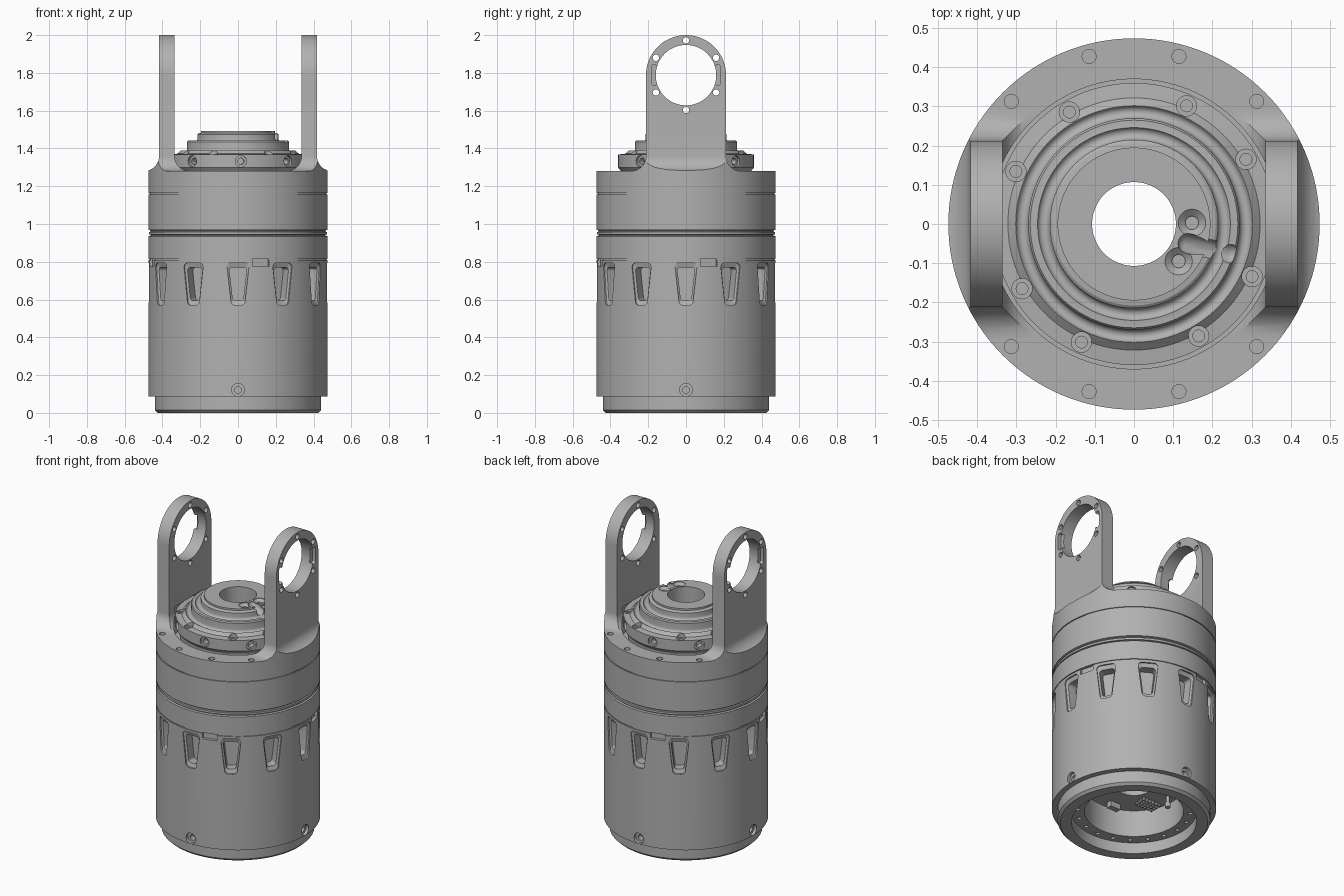
import bpy, bmesh, math
from mathutils import Matrix, Vector

if "Cube" in bpy.data.objects:
    bpy.data.objects.remove(bpy.data.objects["Cube"])

GREY = (0.44, 0.44, 0.44, 1)
metal = bpy.data.materials.new("machined grey")
metal.use_nodes = True
metal.diffuse_color = GREY
metal.node_tree.nodes["Principled BSDF"].inputs["Base Color"].default_value = GREY

SEGS = 128
R = 0.474          # outer radius of the drum
BORE = 0.107       # through hole
XZ = Matrix(((1, 0, 0, 0), (0, 0, 1, 0), (0, 1, 0, 0), (0, 0, 0, 1)))
YZ = Matrix(((0, 0, 1, 0), (1, 0, 0, 0), (0, 1, 0, 0), (0, 0, 0, 1)))


def arc(cx, cy, r, a0, a1, n=10):
    angles = [math.radians(a0 + (a1 - a0) * i / n) for i in range(n + 1)]
    return [(cx + r * math.cos(a), cy + r * math.sin(a)) for a in angles]


def circle(n=24):
    return arc(0, 0, 1, 0, 360, n)[:-1]


def loft(bm, outline, layers, m=Matrix()):
    """Closed solid: the outline repeated at (depth, scale) layers."""
    rings = [[bm.verts.new(m @ Vector((x * s, y * s, w))) for x, y in outline] for w, s in layers]
    n = len(outline)
    for a, b in zip(rings, rings[1:]):
        for i in range(n):
            bm.faces.new((a[i], a[(i + 1) % n], b[(i + 1) % n], b[i]))
    bm.faces.new(rings[0][::-1])
    bm.faces.new(rings[-1])


def radial(deg, z):
    """Frame with tangent, up and outward axes."""
    a = math.radians(deg)
    c, s = math.cos(a), math.sin(a)
    return Matrix(((-s, 0, c, 0), (c, 0, s, 0), (0, 1, 0, z), (0, 0, 0, 1)))


def polar(r, deg, z=0):
    a = math.radians(deg)
    return Matrix.Translation((r * math.cos(a), r * math.sin(a), z))


def make(name, bm):
    bmesh.ops.recalc_face_normals(bm, faces=bm.faces[:])
    mesh = bpy.data.meshes.new(name)
    bm.to_mesh(mesh)
    bm.free()
    mesh.materials.append(metal)
    obj = bpy.data.objects.new(name, mesh)
    bpy.context.collection.objects.link(obj)
    return obj


def lathe(name, profile):
    """Ring from a closed (radius, height) profile."""
    bm = bmesh.new()
    rings = []
    for i in range(SEGS):
        a = 2 * math.pi * i / SEGS
        rings.append([bm.verts.new((r * math.cos(a), r * math.sin(a), z)) for r, z in profile])
    n = len(profile)
    for i in range(SEGS):
        a, b = rings[i], rings[(i + 1) % SEGS]
        for j in range(n):
            bm.faces.new((a[j], b[j], b[(j + 1) % n], a[(j + 1) % n]))
    return make(name, bm)


def activate(obj):
    bpy.ops.object.select_all(action="DESELECT")
    obj.select_set(True)
    bpy.context.view_layer.objects.active = obj


def boolean(obj, bm, op="DIFFERENCE"):
    cutter = make("cutter", bm)
    cutter.hide_render = True
    mod = obj.modifiers.new("cut", "BOOLEAN")
    mod.operation, mod.solver, mod.object = op, "EXACT", cutter
    activate(obj)
    bpy.ops.object.modifier_apply(modifier=mod.name)
    bpy.data.objects.remove(cutter)


def smooth(obj):
    activate(obj)
    bpy.ops.object.shade_smooth_by_angle(angle=math.radians(25))


# Main housing with open underside
housing = lathe("housing", [
    (BORE, 0.24), (0.285, 0.24), (0.285, 0.07), (0.36, 0.07), (0.36, 0), (0.425, 0), (0.44, 0.015),
    (0.44, 0.087), (R, 0.087), (R, 0.809), (0.468, 0.809), (0.468, 0.83), (BORE, 0.83)])
window = (arc(0.036, 0.09, 0.022, 0, 90, 6) + arc(-0.036, 0.09, 0.022, 90, 180, 6)
          + arc(-0.015, -0.09, 0.022, 180, 270, 6) + arc(0.015, -0.09, 0.022, 270, 360, 6))
notch = [(-0.045, -0.02), (0.045, -0.02), (0.045, 0.05), (-0.045, 0.05)]
cuts = bmesh.new()
for k in range(12):
    loft(cuts, window, [(0.5, 1), (0.464, 1), (0.456, 0.78), (0.4, 0.78)], radial(30 * k, 0.682))
for k in range(4):
    loft(cuts, circle(), [(0.5, 0.034), (0.455, 0.034), (0.455, 0.018), (0.42, 0.018)], radial(90 * k, 0.122))
    loft(cuts, notch, [(0.5, 1), (0.455, 1)], radial(90 * k + 14.7, 0.795))
for k in range(20):
    loft(cuts, circle(12), [(0.05, 0.012), (0.1, 0.012)], polar(0.325, 18 * k))
boolean(housing, cuts)
smooth(housing)

# Middle rings with seam grooves
smooth(lathe("middle_rings", [
    (BORE, 0.815), (R, 0.815), (R, 0.935), (0.462, 0.938), (0.462, 0.943), (0.471, 0.945), (0.471, 0.958),
    (0.462, 0.96), (0.462, 0.966), (R, 0.969), (R, 1.157), (0.468, 1.157), (0.468, 1.2), (BORE, 1.2)]))

# Yoke base ring with screw holes
yoke = lathe("yoke_ring", [(0.37, 1.163), (R, 1.163), (R, 1.28), (0.37, 1.28)])
cuts = bmesh.new()
for quarter in range(4):
    for deg in (-45, -15, 15):
        if (quarter % 2 == 1 and abs(deg) == 15) or deg == -45:
            loft(cuts, circle(16), [(1.25, 0.018), (1.3, 0.018)], polar(0.443, 90 * quarter + deg))
boolean(yoke, cuts)
smooth(yoke)

# Yoke arms: side profile crossed with front profile, trimmed to the drum
F = 0.08           # fillet radius at the foot
W = 0.212          # half width of an arm
foot = 1.28 + F
bm = bmesh.new()
loft(bm, [(0.336, 2.05), (0.418, 2.05)] + arc(0.418 + F, foot, F, 180, 270)
     + [(0.418 + F, 1.22), (0.336 - F, 1.22)] + arc(0.336 - F, foot, F, -90, 0),
     [(-0.4, 1), (0.4, 1)], XZ)
arm = make("yoke_arms", bm)
cross = bmesh.new()
loft(cross, arc(0, 2 - W, W, 0, 180, 40) + arc(-W - F, foot, F, 0, -90)
     + [(-W - F, 1.24), (W + F, 1.24)] + arc(W + F, foot, F, 270, 180),
     [(0.2, 1), (0.6, 1)], YZ)
boolean(arm, cross, "INTERSECT")
drum = bmesh.new()
loft(drum, circle(SEGS), [(1, R), (2.2, R)])
boolean(arm, drum, "INTERSECT")
clearance = bmesh.new()
loft(clearance, circle(SEGS), [(1.1, 0.37), (1.385, 0.37)])
boolean(arm, clearance)
cuts = bmesh.new()
axis = YZ.copy()
axis.translation.z = 2 - W
loft(cuts, circle(64), [(0.3, 0.16), (0.5, 0.16)], axis)
boolean(arm, cuts)
cuts = bmesh.new()
for k in range(6):
    loft(cuts, circle(16), [(0.3, 0.017), (0.5, 0.017)], axis @ polar(0.184, 30 + 60 * k))
for side in (-1, 1):
    slot = arc(0, 0.04, 0.015, 0, 180) + arc(0, -0.04, 0.015, 180, 360)
    loft(cuts, slot, [(0.395, 1), (0.45, 1)], axis @ Matrix.Translation((side * 0.168, 0, 0)))
boolean(arm, cuts)
arm.modifiers.new("pair", "MIRROR").use_axis[0] = True
activate(arm)
bpy.ops.object.modifier_apply(modifier="pair")
smooth(arm)

# Stepped rotor with round channels
rotor = lathe("rotor", [(BORE, 1.19), (0.33, 1.19), (0.34, 1.275), (0.36, 1.3), (0.36, 1.368), (0.322, 1.372),
                        (0.302, 1.39)] + arc(0.286, 1.395, 0.016, -20, -180, 8)
              + [(0.27, 1.435), (0.265, 1.442), (0.248, 1.442)] + arc(0.231, 1.448, 0.016, -20, -180, 8)
              + [(0.215, 1.475), (0.208, 1.48), (0.195, 1.482), (0.195, 1.493), (BORE, 1.493)])
cuts = bmesh.new()
for k in range(8):
    loft(cuts, circle(), [(0.4, 0.03), (0.345, 0.03), (0.345, 0.017), (0.31, 0.017)],
         radial(45 * k + 2.5, 1.332))
for k in range(4):
    for deg in (-27, 27):
        loft(cuts, circle(), [(1.45, 0.026), (1.36, 0.026), (1.36, 0.015), (1.345, 0.015)],
             polar(0.33, 90 * k + 3 + deg))
for x, y in ((0.148, 0.003), (0.114, -0.095)):
    loft(cuts, circle(), [(1.55, 0.035), (1.49, 0.035), (1.475, 0.017), (1.465, 0.017)],
         Matrix.Translation((x, y, 0)))
boolean(rotor, cuts)

# Channel leading from the top plate down to the steps
capsule = bmesh.new()
for p in ((0.138, -0.05, 1.488), (0.247, -0.076, 1.452)):
    bmesh.ops.create_icosphere(capsule, subdivisions=3, radius=0.026, matrix=Matrix.Translation(p))
for f in capsule.faces[:]:
    capsule.faces.remove(f)
hull = bmesh.ops.convex_hull(capsule, input=capsule.verts[:])
bmesh.ops.delete(capsule, geom=[v for v in capsule.verts if not v.link_faces], context="VERTS")
boolean(rotor, capsule)
smooth(rotor)

# Small fittings on the inner floor
bm = bmesh.new()
square = [(-1, -1), (1, -1), (1, 1), (-1, 1)]
for i in range(6):
    for j in range(4):
        loft(bm, square, [(0.22, 0.006), (0.245, 0.006)],
             Matrix.Translation((-0.24 + 0.022 * i, -0.13 + 0.022 * j, 0)))
make("connector_pins", bm)
bm = bmesh.new()
for x, y, sx in ((-0.04, -0.23, 2), (0.12, 0.18, 3), (0.18, -0.1, 1.5)):
    loft(bm, [(a * sx, b) for a, b in square], [(0.205, 0.018), (0.245, 0.018)], Matrix.Translation((x, y, 0)))
make("floor_blocks", bm)
bm = bmesh.new()
for x, y in ((-0.23, 0.03), (0.23, 0.05), (0.02, 0.24)):
    loft(bm, circle(20), [(0.17, 0.016), (0.2, 0.016), (0.2, 0.01), (0.245, 0.01)], Matrix.Translation((x, y, 0)))
smooth(make("standoffs", bm))
